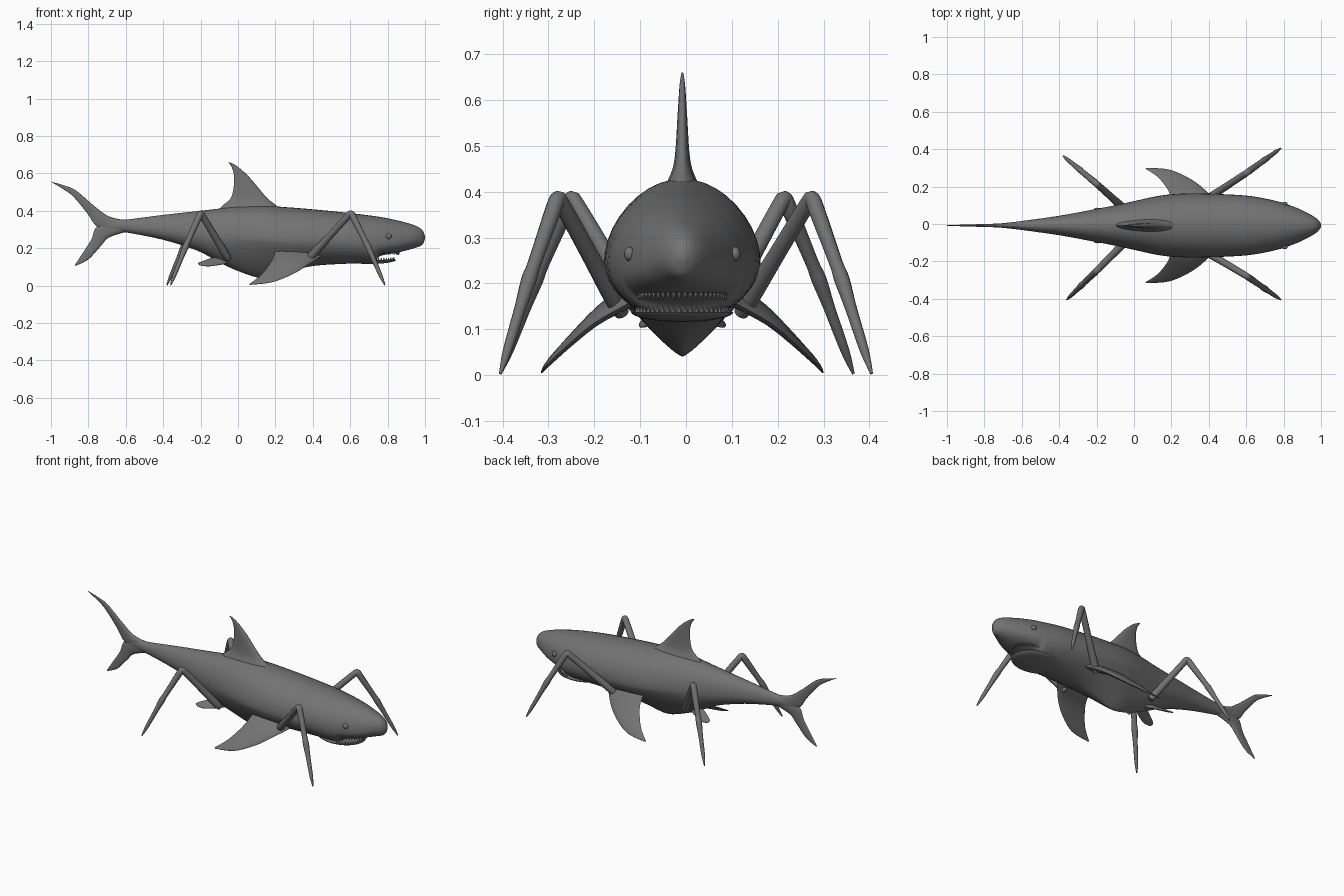
import bpy, bmesh, math
from mathutils import Vector

cube = bpy.data.objects.get("Cube")
if cube:
    bpy.data.objects.remove(cube)

MID = -0.008  # y of the body's centre plane

skin = bpy.data.materials.new("dark grey skin")
skin.use_nodes = True
COLOUR = (0.17, 0.17, 0.17, 1)
skin.diffuse_color = COLOUR
skin.node_tree.nodes["Principled BSDF"].inputs["Base Color"].default_value = COLOUR


def finish(name, bm, angle=50):
    bmesh.ops.recalc_face_normals(bm, faces=bm.faces)
    mesh = bpy.data.meshes.new(name)
    bm.to_mesh(mesh)
    bm.free()
    mesh.materials.append(skin)
    ob = bpy.data.objects.new(name, mesh)
    bpy.context.collection.objects.link(ob)
    bpy.ops.object.select_all(action='DESELECT')
    ob.select_set(True)
    bpy.context.view_layer.objects.active = ob
    bpy.ops.object.shade_smooth_by_angle(angle=math.radians(angle))
    return ob


def loft(name, rings, angle=50):
    """Skin a list of equal-sized point rings and cap both ends."""
    bm = bmesh.new()
    rows = [[bm.verts.new(p) for p in ring] for ring in rings]
    n = len(rows[0])
    for a, b in zip(rows, rows[1:]):
        for i in range(n):
            j = (i + 1) % n
            bm.faces.new((a[i], a[j], b[j], b[i]))
    bm.faces.new(rows[0])
    bm.faces.new(rows[-1])
    return finish(name, bm, angle)


def smooth(rows, steps):
    """Catmull-Rom interpolation through tuples of numbers."""
    out = []
    for i in range(len(rows) - 1):
        p0, p1, p2, p3 = (rows[min(max(i + k, 0), len(rows) - 1)] for k in (-1, 0, 1, 2))
        for s in range(steps):
            t = s / steps
            out.append([b + t / 2 * (c - a + t * (2*a - 5*b + 4*c - d + t * (3*(b - c) + d - a)))
                        for a, b, c, d in zip(p0, p1, p2, p3)])
    out.append(list(rows[-1]))
    return out


def fin(name, stations, normal, steps=5, half=8):
    """Lens-section fin; each station is leading point, trailing point, half thickness."""
    normal = Vector(normal).normalized()
    rings = []
    for lx, ly, lz, tx, ty, tz, thick in smooth([(*a, *b, t) for a, b, t in stations], steps):
        lead, trail = Vector((lx, ly, lz)), Vector((tx, ty, tz))
        ring = []
        for i in range(2 * half):
            a = math.pi * i / half
            u = (1 - math.cos(a)) / 2
            ring.append(lead.lerp(trail, u) + normal * thick * math.sin(a) * (1.25 - 0.5 * u))
        rings.append(ring)
    return loft(name, rings, 70)


def flat_fin(name, stations):
    return fin(name, [((a, MID, b), (c, MID, d), t) for a, b, c, d, t in stations], (0, 1, 0))


def tube(name, points, steps=4, sides=12):
    """Round limb through (x, y, z, radius) points."""
    path = smooth(points, steps)
    rings = []
    for i, (x, y, z, r) in enumerate(path):
        before, after = path[max(i - 1, 0)], path[min(i + 1, len(path) - 1)]
        q = (Vector(after[:3]) - Vector(before[:3])).to_track_quat('Z', 'Y')
        rings.append([Vector((x, y, z)) + q @ Vector((r * math.cos(a), r * math.sin(a), 0))
                      for a in (math.tau * k / sides for k in range(sides))])
    return loft(name, rings, 70)


# Body: x, top, bottom, widest height, half width, lower section exponent
BODY = [
    (1.0, .265, .25, .257, .008, 2), (.985, .297, .218, .257, .03, 2),
    (.95, .32, .203, .255, .055, 2), (.88, .342, .183, .24, .09, 2.3),
    (.80, .36, .168, .235, .12, 2.5), (.755, .368, .155, .235, .132, 2.5),
    (.72, .373, .122, .235, .14, 2.2), (.60, .388, .118, .24, .16, 2),
    (.40, .408, .105, .24, .17, 1.7), (.25, .42, .068, .24, .17, 1.4),
    (.13, .428, .04, .245, .158, 1.25), (.0, .424, .078, .255, .13, 1.4),
    (-.10, .412, .125, .265, .108, 1.7), (-.22, .398, .188, .28, .085, 2),
    (-.40, .378, .245, .30, .052, 2), (-.60, .353, .285, .318, .024, 2),
    (-.70, .348, .296, .32, .012, 2), (-.75, .325, .315, .32, .003, 2),
]


def body_ring(x, top, bottom, mid, width, power, n=40):
    ring = []
    for i in range(n):
        a = math.tau * i / n
        c, s = math.cos(a), math.sin(a)
        e = 1 if s >= 0 else 2 / power
        y = width * math.copysign(abs(c) ** e, c)
        z = mid + ((top - mid) * s if s >= 0 else -(mid - bottom) * abs(s) ** e)
        ring.append((x, MID + y, z))
    return ring


loft("body", [body_ring(*row) for row in smooth(BODY, 4)], 60)

# Dorsal fin and the two tail lobes
flat_fin("dorsal_fin", [
    (.26, .39, -.12, .39, .05), (.19, .44, -.08, .43, .026), (.145, .48, -.035, .475, .016),
    (.065, .575, -.02, .565, .010), (.0, .635, -.03, .625, .006), (-.045, .66, -.05, .657, .002)])
flat_fin("upper_tail_lobe", [
    (-.60, .35, -.68, .29, .016), (-.69, .37, -.755, .315, .011), (-.765, .423, -.805, .385, .008),
    (-.865, .508, -.88, .475, .006), (-.93, .536, -.93, .513, .004), (-1, .556, -.99, .549, .002)])
flat_fin("lower_tail_lobe", [
    (-.60, .287, -.67, .345, .016), (-.69, .257, -.755, .315, .011), (-.735, .21, -.785, .245, .008),
    (-.80, .14, -.835, .168, .005), (-.868, .106, -.872, .11, .002)])

for side, word in ((1, "left"), (-1, "right")):
    def place(x, y, z):
        return (x, MID + side * y, z)

    # Paired fins
    fin(word + "_pectoral_fin", [
        (place(.45, .11, .16), place(.2, .11, .20), .02),
        (place(.38, .19, .115), place(.19, .17, .155), .015),
        (place(.30, .25, .065), place(.165, .215, .11), .011),
        (place(.19, .298, .02), place(.12, .265, .055), .007),
        (place(.07, .308, .005), place(.06, .304, .008), .002)], (.25, side * .6, .75))
    fin(word + "_pelvic_fin", [
        (place(-.04, .03, .125), place(-.13, .03, .15), .012),
        (place(-.10, .065, .112), place(-.165, .05, .14), .008),
        (place(-.155, .09, .105), place(-.205, .075, .125), .006),
        (place(-.2, .095, .108), place(-.215, .09, .118), .002)], (.2, side * .3, .95))

    # Eye
    bm = bmesh.new()
    bmesh.ops.create_uvsphere(bm, u_segments=16, v_segments=10, radius=.016)
    bmesh.ops.scale(bm, vec=(1, .75, 1), verts=bm.verts)
    bmesh.ops.translate(bm, vec=place(.805, .115, .264), verts=bm.verts)
    finish(word + "_eye", bm, 60)

# Jointed legs: hip, knee and foot
LEGS = {
    "front_left_leg": ((.37, .12, .135), (.605, .275, .39), (.785, .405, .003)),
    "front_right_leg": ((.37, -.14, .135), (.605, -.28, .39), (.785, -.405, .003)),
    "back_left_leg": ((-.05, .08, .14), (-.2, .215, .39), (-.38, .365, .003)),
    "back_right_leg": ((-.05, -.10, .14), (-.2, -.25, .39), (-.36, -.405, .003)),
}
for name, joints in LEGS.items():
    hip, knee, foot = map(Vector, joints)
    bulge = Vector((0, 0, .012))
    mid = knee.lerp(foot, .5) + bulge
    tube(name, [
        (*hip, .016), (*hip.lerp(knee, .12), .021), (*hip.lerp(knee, .5), .019),
        (*hip.lerp(knee, .92), .018), (*(knee - bulge / 2), .017),
        (*knee.lerp(foot, .08), .018), (*knee.lerp(mid, .8), .015), (*mid, .017),
        (*mid.lerp(foot, .3), .013), (*mid.lerp(foot, .75), .010), (*foot, .003)])

# Lower jaw: a shallow half bowl
bm = bmesh.new()
bmesh.ops.create_uvsphere(bm, u_segments=32, v_segments=16, radius=1)
bmesh.ops.bisect_plane(bm, geom=bm.verts[:] + bm.edges[:] + bm.faces[:], plane_co=(0, 0, 0),
                       plane_no=(0, 0, 1), clear_outer=True)
bmesh.ops.holes_fill(bm, edges=[e for e in bm.edges if e.is_boundary])
bmesh.ops.scale(bm, vec=(.145, .112, .022), verts=bm.verts)
bmesh.ops.translate(bm, vec=(.70, MID, .138), verts=bm.verts)
finish("lower_jaw", bm)


def teeth(name, cx, rx, ry, z, length, count=22):
    """Row of small cones round the front half of an ellipse."""
    bm = bmesh.new()
    for i in range(count):
        a = math.radians(-75 + 150 * i / (count - 1))
        new = bmesh.ops.create_cone(bm, segments=5, radius1=.006, radius2=0, depth=abs(length),
                                    cap_ends=True)["verts"]
        if length < 0:
            bmesh.ops.scale(bm, vec=(1, 1, -1), verts=new)
        bmesh.ops.translate(bm, verts=new, vec=(
            cx + rx * math.cos(a), MID + ry * math.sin(a), z + length / 2))
    finish(name, bm, 30)


teeth("lower_teeth", .70, .135, .102, .136, .016)
teeth("upper_teeth", .72, .14, .098, .18, -.018)
